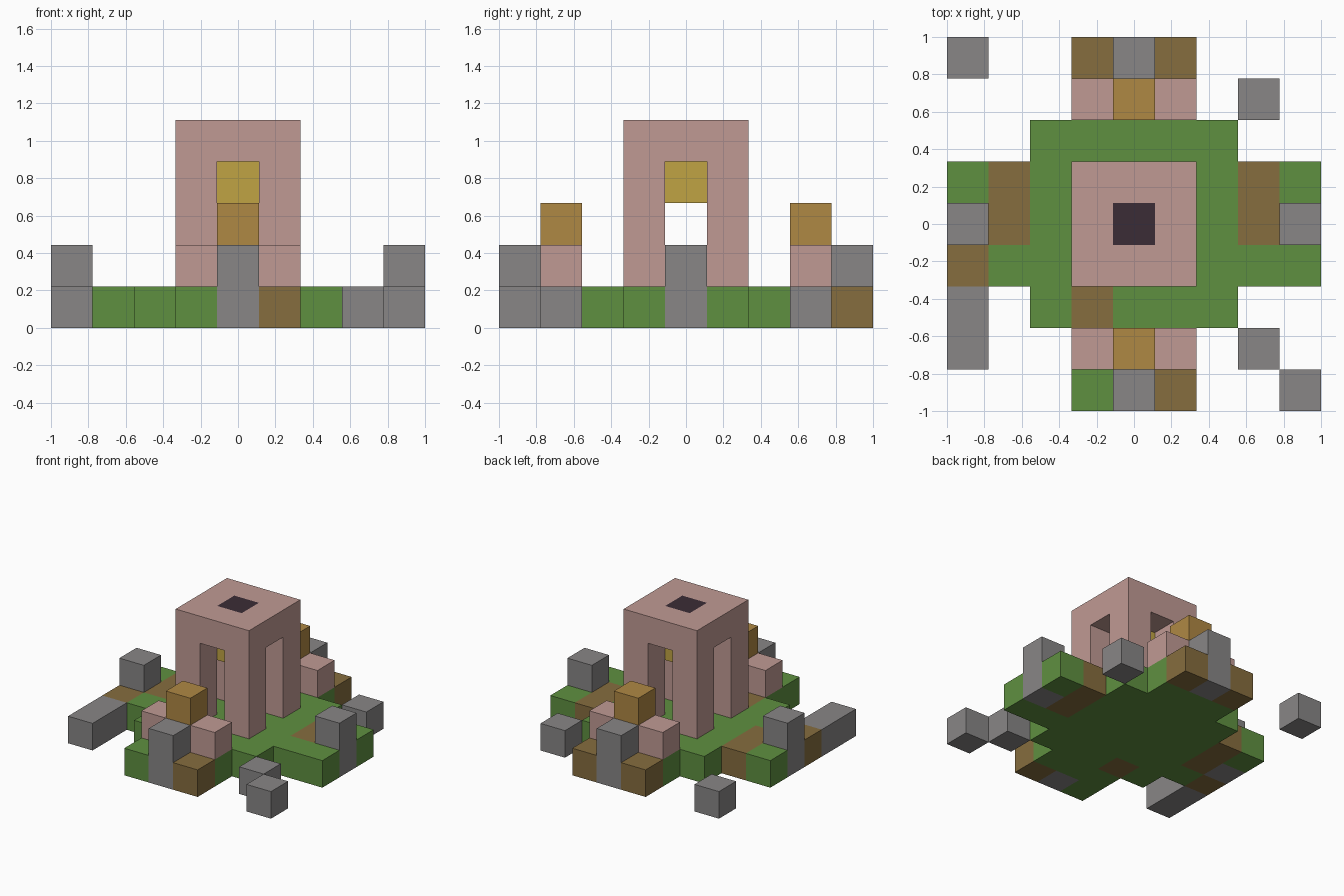
import bpy
import bmesh
from mathutils import Vector

UNIT = 2 / 9          # size of one block

cube = bpy.data.objects.get("Cube")
if cube:
    bpy.data.objects.remove(cube, do_unlink=True)


def material(name, rgb):
    """Flat material from an sRGB colour, stored as linear values."""
    lin = [((c / 255 + 0.055) / 1.055) ** 2.4 for c in rgb]
    mat = bpy.data.materials.new(name)
    mat.use_nodes = True
    mat.diffuse_color = (*lin, 1)
    shader = mat.node_tree.nodes["Principled BSDF"]
    shader.inputs["Base Color"].default_value = (*lin, 1)
    shader.inputs["Roughness"].default_value = 0.9
    return mat


grass = material("grass green", (95, 144, 64))
dirt = material("dirt brown", (134, 109, 62))
stone = material("stone grey", (136, 134, 134))
pink = material("pink stone", (192, 154, 148))
orange = material("orange block", (175, 136, 68))
yellow = material("lamp yellow", (192, 164, 68))
dark = material("dark vent", (59, 44, 54))


def blocks(name, cells, mats):
    """Join unit blocks into one shell; cells maps (x, y, z) to a material slot."""
    bm = bmesh.new()
    for cell, slot in cells.items():
        centre = Vector(cell) + Vector((0, 0, 0.5))
        for axis in range(3):
            for sign in (-1, 1):
                n = Vector((0, 0, 0))
                n[axis] = sign
                if tuple(int(a + b) for a, b in zip(cell, n)) in cells:
                    continue          # no faces between joined blocks
                u = Vector((0, 0, 0))
                u[(axis + 1) % 3] = 0.5
                v = n.cross(u)
                mid = centre + n / 2
                corners = (mid - u - v, mid + u - v, mid + u + v, mid - u + v)
                face = bm.faces.new([bm.verts.new(c * UNIT) for c in corners])
                face.material_index = slot
    bmesh.ops.remove_doubles(bm, verts=bm.verts[:], dist=0.001)
    bmesh.ops.dissolve_limit(bm, angle_limit=0.01, verts=bm.verts[:],
                             edges=bm.edges[:], delimit={'MATERIAL'})
    mesh = bpy.data.meshes.new(name)
    bm.to_mesh(mesh)
    bm.free()
    for mat in mats:
        mesh.materials.append(mat)
    obj = bpy.data.objects.new(name, mesh)
    bpy.context.collection.objects.link(obj)
    return obj


def solid(name, cells, mat):
    return blocks(name, {c: 0 for c in cells}, [mat])


# Ground plan from back to front: g grass, d dirt, s stone post, r loose rubble
PLAN = """
r..dsd...
...ggg.r.
..ggggg..
gdgggggdg
sdgggggds
dgggggggg
r.gdggg..
r..ggg.r.
...gsd..r
""".split()
plan = {(x - 4, 4 - y, 0): key for y, row in enumerate(PLAN) for x, key in enumerate(row)}

blocks("ground", {c: "gds".index(k) for c, k in plan.items() if k in "gds"},
       [grass, dirt, stone])
solid("rubble", [c for c, k in plan.items() if k == "r"], stone)

# Posts at the four ends of the cross
for name, x, y in (("front", 0, -4), ("back", 0, 4), ("left", 4, 0), ("right", -4, 0)):
    solid(name + "_post", [(x, y, 1)], stone)

# Low walls with a raised block, front and back
for name, y in (("front", -3), ("back", 3)):
    solid(name + "_wall", [(x, y, 1) for x in (-1, 0, 1)], pink)
    solid(name + "_wall_cap", [(0, y, 2)], orange)

# Tower: four corner pillars carrying a roof ring, open on every side
pillars = [(x, y, z) for x in (-1, 1) for y in (-1, 1) for z in (1, 2, 3)]
roof = [(x, y, 4) for x in (-1, 0, 1) for y in (-1, 0, 1) if x or y]
solid("tower", pillars + roof, pink)
solid("roof_vent", [(0, 0, 4)], dark)
solid("hanging_lamp", [(0, 0, 3)], yellow)
